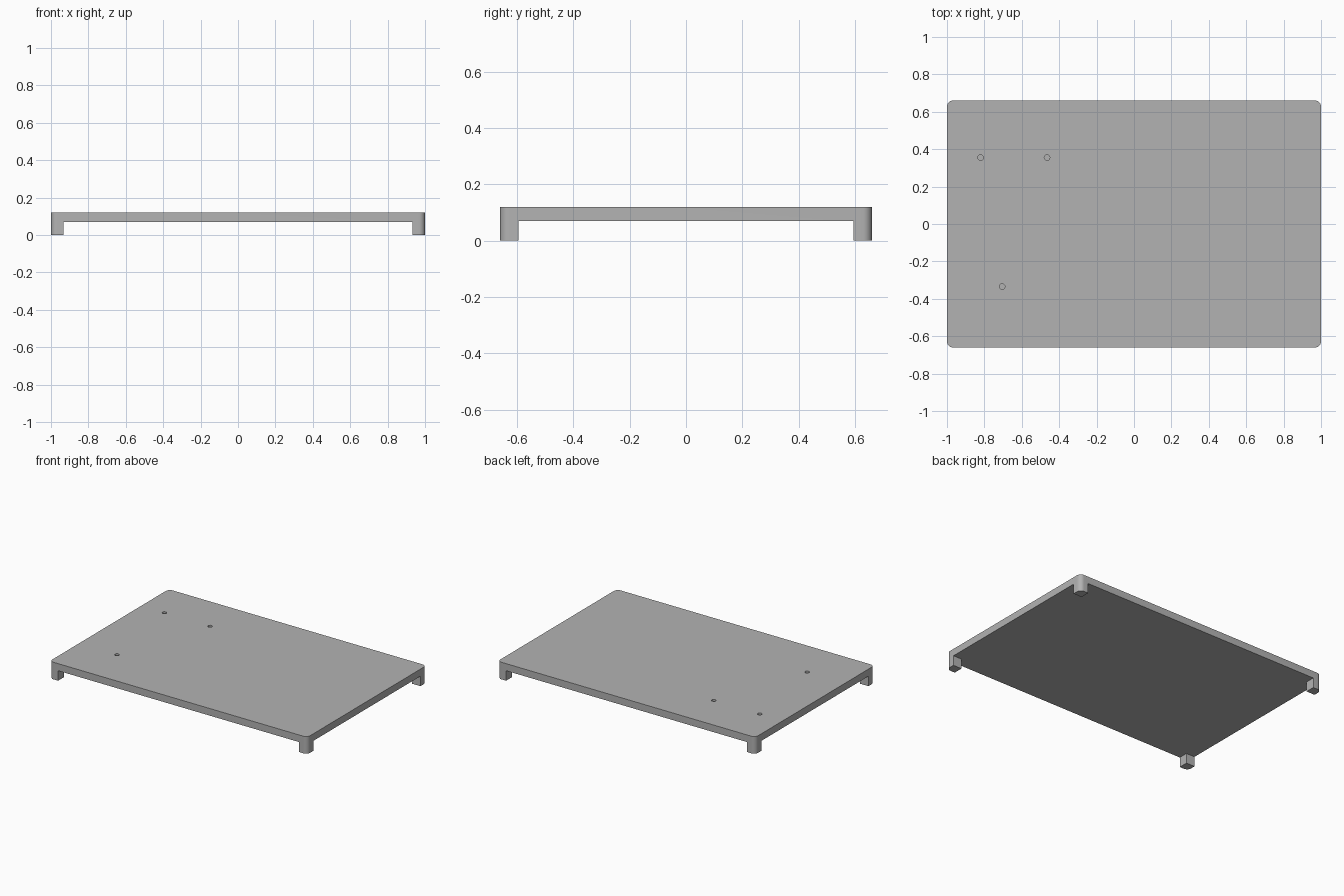
import bpy
import bmesh
from math import radians

LENGTH, DEPTH, HEIGHT = 2.0, 1.32, 0.12
UNDERSIDE = 0.07      # height of the slab's lower face
LEG = 0.066           # leg width
CORNER = 0.032        # outer corner radius
HOLE_RADIUS, HOLE_DEPTH = 0.015, 0.03
HOLES = [(-0.82, 0.355), (-0.465, 0.355), (-0.705, -0.335)]

cube = bpy.data.objects.get("Cube")
if cube:
    bpy.data.objects.remove(cube, do_unlink=True)

grey = bpy.data.materials.new("plain grey")
grey.use_nodes = True
colour = (0.45, 0.45, 0.45, 1.0)
grey.diffuse_color = colour
grey.node_tree.nodes["Principled BSDF"].inputs["Base Color"].default_value = colour


def block(name, size, z_low, radius=0.0):
    """Box centred on the origin in x and y, with optional rounded upright edges."""
    bm = bmesh.new()
    bmesh.ops.create_cube(bm, size=1.0)
    bmesh.ops.scale(bm, vec=size, verts=bm.verts)
    bmesh.ops.translate(bm, vec=(0, 0, z_low + size[2] / 2), verts=bm.verts)
    if radius:
        upright = [e for e in bm.edges
                   if abs(e.verts[0].co.z - e.verts[1].co.z) > size[2] / 2]
        bmesh.ops.bevel(bm, geom=upright, offset=radius, segments=8,
                        profile=0.5, affect='EDGES')
    mesh = bpy.data.meshes.new(name)
    bm.to_mesh(mesh)
    bm.free()
    mesh.materials.append(grey)
    obj = bpy.data.objects.new(name, mesh)
    bpy.context.collection.objects.link(obj)
    return obj


def drill(name, x, y):
    """Round cutter for a blind hole in the top."""
    bpy.ops.mesh.primitive_cylinder_add(vertices=24, radius=HOLE_RADIUS,
                                        depth=2 * HOLE_DEPTH, location=(x, y, HEIGHT))
    obj = bpy.context.object
    obj.name = name
    obj.data.materials.append(grey)
    return obj


# Full-height rounded slab, from which legs and holes are carved
tray = block("tray_with_legs", (LENGTH, DEPTH, HEIGHT), 0, CORNER)

# Crossing cutters below the slab leave four corner legs
span = UNDERSIDE + 0.1
cutters = [
    block("long_gap_cutter", (LENGTH - 2 * LEG, DEPTH + 0.2, span), -0.1),
    block("short_gap_cutter", (LENGTH + 0.2, DEPTH - 2 * LEG, span), -0.1),
]
cutters += [drill("hole_cutter", x, y) for x, y in HOLES]

for cutter in cutters:
    cutter.hide_render = True
    mod = tray.modifiers.new("cut", 'BOOLEAN')
    mod.operation = 'DIFFERENCE'
    mod.solver = 'EXACT'
    mod.object = cutter

bpy.ops.object.select_all(action='DESELECT')
tray.select_set(True)
bpy.context.view_layer.objects.active = tray
for mod in list(tray.modifiers):
    bpy.ops.object.modifier_apply(modifier=mod.name)
for cutter in cutters:
    bpy.data.objects.remove(cutter, do_unlink=True)

# Smooth rounded corners, crisp edges elsewhere
bpy.ops.object.shade_smooth_by_angle(angle=radians(30))
